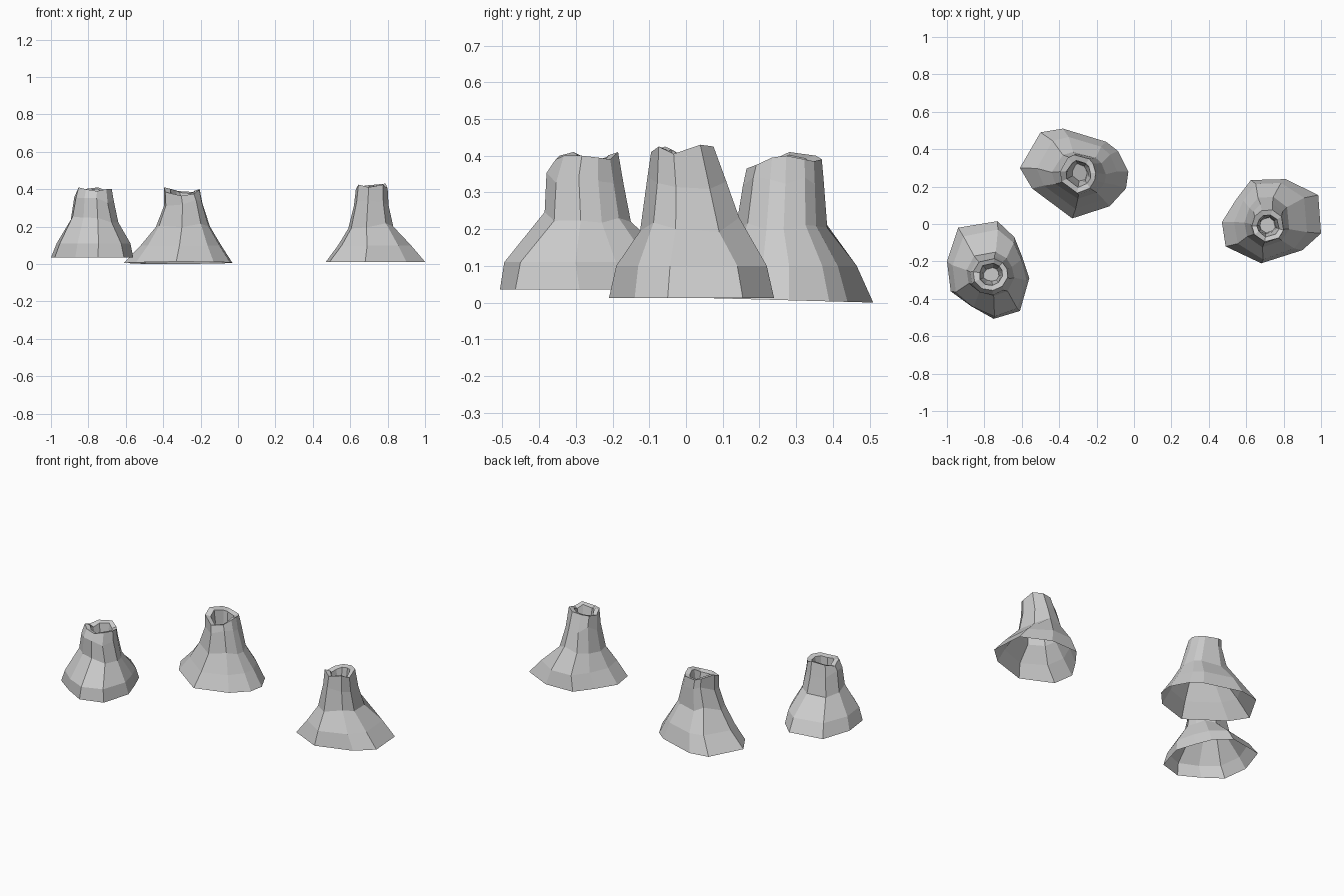
import bpy, bmesh, math, random

if "Cube" in bpy.data.objects:
    bpy.data.objects.remove(bpy.data.objects["Cube"])

random.seed(4)


def fit_ring(outline, box, roundness):
    """Blend the base outline towards a circle and fit it to a box."""
    xs, ys = [p[0] for p in outline], [p[1] for p in outline]
    cx, cy = (min(xs) + max(xs)) / 2, (min(ys) + max(ys)) / 2
    hx, hy = (max(xs) - min(xs)) / 2, (max(ys) - min(ys)) / 2
    pts = []
    for x, y in outline:
        u, v = (x - cx) / hx, (y - cy) / hy
        r = math.hypot(u, v)
        k = 1 + roundness * (1 / r - 1)
        pts.append((u * k, v * k))
    us, vs = [p[0] for p in pts], [p[1] for p in pts]
    x0, x1, y0, y1 = box
    return [(x0 + (u - min(us)) / (max(us) - min(us)) * (x1 - x0),
             y0 + (v - min(vs)) / (max(vs) - min(vs)) * (y1 - y0)) for u, v in pts]


def vent(name, outline, levels, rim, tilt=0.0):
    bm = bmesh.new()
    n = len(outline)
    rings = []
    # outer skirt and chimney
    for i, (z, *box) in enumerate(levels):
        pts = fit_ring(outline, box, min(1, i * 0.3))
        ring = []
        for j, (x, y) in enumerate(pts):
            h = z
            if i == 0:
                h = z - tilt * (y - levels[0][3]) / (levels[0][4] - levels[0][3])
            elif i == len(levels) - 1:
                h = rim[j]
            elif i > 1:
                h = z + random.uniform(-0.022, 0.022)
            ring.append(bm.verts.new((x, y, h)))
        rings.append(ring)
    # rim lip and hollow throat
    top = rings[-1]
    cx = sum(v.co.x for v in top) / n
    cy = sum(v.co.y for v in top) / n
    for scale, depth in ((0.68, 0.008), (0.56, 0.09), (0.45, 0.16)):
        ring = []
        for v in top:
            s = scale + random.uniform(-0.05, 0.05)
            z = v.co.z - depth
            ring.append(bm.verts.new((cx + (v.co.x - cx) * s, cy + (v.co.y - cy) * s, z)))
        rings.append(ring)
    for a, b in zip(rings, rings[1:]):
        for j in range(n):
            k = (j + 1) % n
            bm.faces.new((a[j], a[k], b[k], b[j]))
    bm.faces.new(rings[-1])
    mesh = bpy.data.meshes.new(name)
    bm.to_mesh(mesh)
    bm.free()
    obj = bpy.data.objects.new(name, mesh)
    bpy.context.collection.objects.link(obj)


# left vent
vent("left_vent",
     [(-.56, -.29), (-.60, -.17), (-.64, -.07), (-.73, .015), (-.94, -.02),
      (-1, -.20), (-.98, -.36), (-.87, -.44), (-.75, -.507), (-.61, -.465)],
     [(.035, -1, -.56, -.507, .015), (.11, -.97, -.575, -.495, -.03),
      (.235, -.895, -.64, -.385, -.15), (.34, -.875, -.665, -.38, -.17),
      (.40, -.86, -.675, -.355, -.185)],
     [.40, .395, .39, .41, .40, .385, .41, .40, .39, .40])

# middle vent
vent("middle_vent",
     [(-.03, .28), (-.085, .39), (-.15, .44), (-.38, .51), (-.50, .49),
      (-.61, .30), (-.545, .19), (-.33, .03), (-.13, .095), (-.043, .19)],
     [(.013, -.61, -.03, .03, .51), (.10, -.52, -.09, .08, .465),
      (.21, -.44, -.15, .135, .385), (.33, -.395, -.19, .155, .375),
      (.40, -.395, -.205, .165, .37)],
     [.40, .39, .385, .39, .40, .41, .385, .365, .375, .395], tilt=.013)

# right vent
vent("right_vent",
     [(1, -.05), (.985, .155), (.81, .24), (.625, .235), (.545, .13),
      (.47, .01), (.49, -.12), (.68, -.21), (.90, -.14)],
     [(.012, .47, 1, -.21, .24), (.10, .535, .925, -.19, .22),
      (.21, .59, .83, -.125, .145), (.33, .62, .805, -.105, .11),
      (.42, .63, .80, -.095, .075)],
     [.405, .43, .425, .42, .41, .40, .425, .41, .425])
